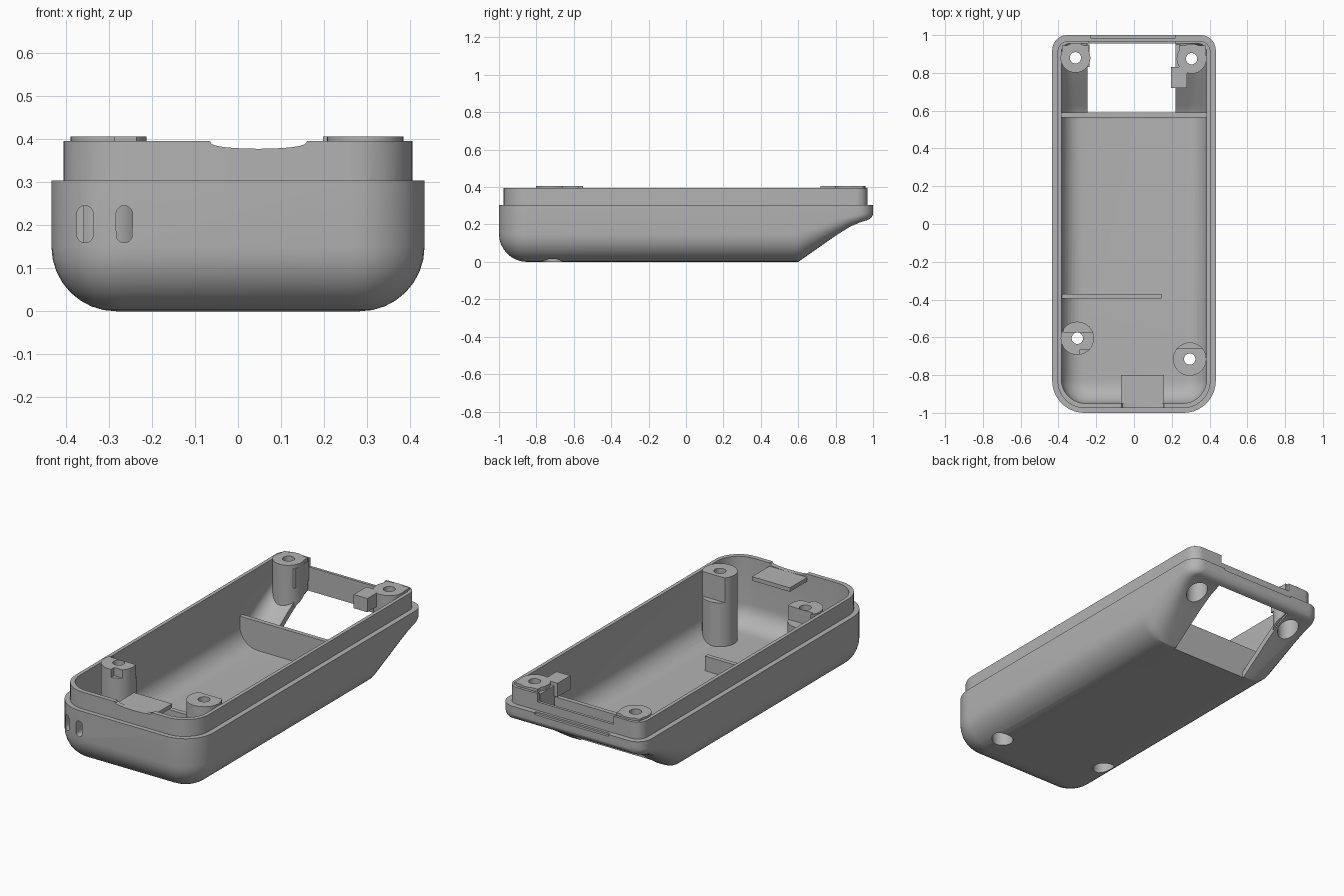
import bpy, bmesh, math

if "Cube" in bpy.data.objects:
    bpy.data.objects.remove(bpy.data.objects["Cube"])

grey = bpy.data.materials.new("plain_grey")
grey.use_nodes = True
COLOUR = (0.45, 0.45, 0.45, 1)
grey.diffuse_color = COLOUR
grey.node_tree.nodes["Principled BSDF"].inputs["Base Color"].default_value = COLOUR

HALF, RIM, FILLET = 0.433, 0.303, 0.15
SLOPE = [(0.6, 0), (0.7, 0.07), (0.8, 0.14), (0.88, 0.19), (0.94, 0.215),
         (0.975, 0.225), (0.99, 0.235), (1.0, 0.255)]


def belly(y):
    """Height of the underside along the length."""
    if y <= SLOPE[0][0]:
        return 0.0
    for (a, za), (b, zb) in zip(SLOPE, SLOPE[1:]):
        if y <= b:
            return za + (zb - za) * (y - a) / (b - a)
    return SLOPE[-1][1]


def under(x, y):
    """A height just inside the underside, following its rounded edge."""
    k = (RIM - belly(y)) / RIM
    d = max(0, min(FILLET, (HALF - abs(x)) / k))
    f = FILLET - math.sqrt(FILLET ** 2 - (FILLET - d) ** 2)
    return belly(y) + f * k + 0.012


def finish(bm, name):
    bmesh.ops.recalc_face_normals(bm, faces=bm.faces)
    me = bpy.data.meshes.new(name)
    bm.to_mesh(me)
    bm.free()
    ob = bpy.data.objects.new(name, me)
    bpy.context.collection.objects.link(ob)
    me.materials.append(grey)
    return ob


def loft(name, low, high):
    """Solid between two matching loops of points."""
    bm = bmesh.new()
    a = [bm.verts.new(p) for p in low]
    b = [bm.verts.new(p) for p in high]
    n = len(a)
    for i in range(n):
        j = (i + 1) % n
        bm.faces.new((a[i], a[j], b[j], b[i]))
    caps = [bm.faces.new(a), bm.faces.new(b)]
    bmesh.ops.triangulate(bm, faces=caps)
    return finish(bm, name)


def bowl(name, hw, yf, yb, rf, rb, fillet, floor, top):
    """Rounded tub whose lower part follows the floor function."""
    levels = [(0, 0)]
    if fillet:
        arc = [math.pi / 2 * i / 8 for i in range(9)]
        levels = [(fillet * (1 - math.sin(a)), fillet * (1 - math.cos(a))) for a in arc]
    levels.append((0, top))
    turn = [math.pi / 2 * i / 10 for i in range(11)]
    sides = [0.55 + 0.025 * i for i in range(20)]
    sides = [y for y in sides if y < yb - rb - 0.005]
    bm = bmesh.new()
    rings = []
    for d, z in levels:
        half = []
        for a in turn:
            half.append((hw - rf + (rf - d) * math.sin(a), yf + rf - (rf - d) * math.cos(a)))
        shrink = lambda y: d * (top - floor(y)) / top
        half += [(hw - shrink(y), y) for y in sides]
        for a in turn:
            y = yb - rb + rb * math.sin(a)
            half.append((hw - rb + rb * math.cos(a) - shrink(y), y))
        loop = half + [(-x, y) for x, y in reversed(half)]
        rings.append([bm.verts.new((x, y, floor(y) + z * (top - floor(y)) / top)) for x, y in loop])
    n = len(rings[0])
    for lo, hi in zip(rings, rings[1:]):
        for i in range(n):
            j = (i + 1) % n
            bm.faces.new((lo[i], lo[j], hi[j], hi[i]))
    for ring in (rings[0], rings[-1]):
        for i in range(n // 2 - 1):
            bm.faces.new((ring[i], ring[i + 1], ring[n - 2 - i], ring[n - 1 - i]))
    return finish(bm, name)


def box(name, x0, x1, y0, y1, z0, z1):
    sq = [(x0, y0), (x1, y0), (x1, y1), (x0, y1)]
    return loft(name, [(x, y, z0) for x, y in sq], [(x, y, z1) for x, y in sq])


def prism(name, profile, y0, y1):
    return loft(name, [(x, y0, z) for x, z in profile], [(x, y1, z) for x, z in profile])


def circle(x, y, r, n=40):
    return [(x + r * math.cos(2 * math.pi * i / n), y + r * math.sin(2 * math.pi * i / n)) for i in range(n)]


def cylinder(name, x, y, r, z0, z1):
    c = circle(x, y, r)
    return loft(name, [(*p, z0) for p in c], [(*p, z1) for p in c])


def post(name, x, y, r, z1):
    c = circle(x, y, r)
    return loft(name, [(*p, under(*p)) for p in c], [(*p, z1) for p in c])


def standing(name, x0, x1, y0, y1, z1):
    """Upright plate whose foot follows the curved floor."""
    xs = [x0 + (x1 - x0) * i / 24 for i in range(25)]
    ends = [[(x, y, under(x, y)) for x in xs] + [(x1, y, z1), (x0, y, z1)] for y in (y0, y1)]
    return loft(name, *ends)


def boolean(ob, others, op="DIFFERENCE", keep=False):
    for other in others:
        mod = ob.modifiers.new("bool", "BOOLEAN")
        mod.operation, mod.object, mod.solver = op, other, "EXACT"
        bpy.context.view_layer.objects.active = ob
        bpy.ops.object.modifier_apply(modifier=mod.name)
        if not keep:
            bpy.data.objects.remove(other)


# Screw bores shared by the shell and its posts
SPOTS = [(-0.30, -0.605), (0.295, -0.715), (-0.31, 0.88), (0.305, 0.875)]


def bores(x, y):
    seat = 0.25 if y < 0 else 0.29
    return [cylinder("bore_cutter", x, y, 0.055, -0.1, seat),
            cylinder("screw_cutter", x, y, 0.03, -0.1, 0.6)]


# Hollow shell with its raised lip
shell = bowl("shell", HALF, -1, 1, 0.17, 0.08, FILLET, belly, RIM)
lip = bowl("lip", 0.405, -0.975, 0.97, 0.145, 0.06, 0, lambda y: 0.27, 0.395)
boolean(shell, [lip], "UNION")
cavity = bowl("cavity", 0.385, -0.95, 0.955, 0.13, 0.045, 0.115,
              lambda y: belly(y + 0.015) + 0.03, 0.5)
boolean(shell, [cavity])

# Rear window, lowered rear lip, front cable notch and strap slots
cuts = [box("window", -0.245, 0.22, 0.59, 0.955, -0.1, 0.6),
        box("rear_dip", -0.24, 0.22, 0.9, 0.983, 0.35, 0.6),
        box("rear_step", -0.23, 0.22, 0.985, 1.1, 0.293, 0.6)]
dip = [(0.0475 + 0.1125 * math.cos(a), 0.395 - 0.018 * math.sin(a) ** 0.7)
       for a in [math.pi * i / 12 for i in range(1, 12)]]
cuts.append(prism("notch", [(0.165, 0.42), (0.16, 0.395)] + dip + [(-0.065, 0.395), (-0.07, 0.42)],
                  -1.1, -0.9))
for sx in (-0.355, -0.264):
    ring = circle(0, 0, 0.019, 24)
    slot = [(sx + u, 0.202 + v + math.copysign(0.024, v)) for u, v in ring]
    cuts.append(prism("slot", slot, -1.1, -0.9))
for spot in SPOTS:
    cuts += bores(*spot)
boolean(shell, cuts)
parts = [shell]

# Screw posts
names = ["front_right_post", "front_left_post", "rear_right_post", "rear_left_post"]
flats = {0: [box("flat", -0.37, -0.2, -0.575, -0.4, 0.33, 0.6),
             box("nick", -0.285, -0.2, -0.72, -0.665, 0.36, 0.6)],
         1: [box("flat", 0.19, 0.4, -0.66, -0.5, 0.27, 0.6)]}
for i, (name, (x, y)) in enumerate(zip(names, SPOTS)):
    p = post(name, x, y, 0.088 if y < 0 else 0.079, 0.405)
    if y > 0:
        a, b = sorted((math.copysign(0.238, x), math.copysign(0.38, x)))
        boolean(p, [standing("corner_fill", a, b, 0.88, 0.945, 0.405)], "UNION")
    boolean(p, flats.get(i, []) + bores(x, y))
    parts.append(p)

# Inner walls, cable shelf and window latch
parts += [standing("partition", -0.39, 0.39, 0.565, 0.59, 0.19),
          standing("floor_rib", -0.39, 0.145, -0.395, -0.37, 0.11),
          box("cable_shelf", -0.07, 0.16, -0.96, -0.8, 0.355, 0.377),
          box("latch_block", 0.197, 0.28, 0.72, 0.83, 0.33, 0.405),
          box("latch_rib", 0.22, 0.245, 0.82, 0.95, 0.28, 0.385),
          box("guide_rib", -0.255, -0.235, 0.83, 0.95, 0.28, 0.385)]

for ob in parts:
    bpy.ops.object.select_all(action="DESELECT")
    ob.select_set(True)
    bpy.context.view_layer.objects.active = ob
    bpy.ops.object.shade_smooth_by_angle(angle=math.radians(28))
